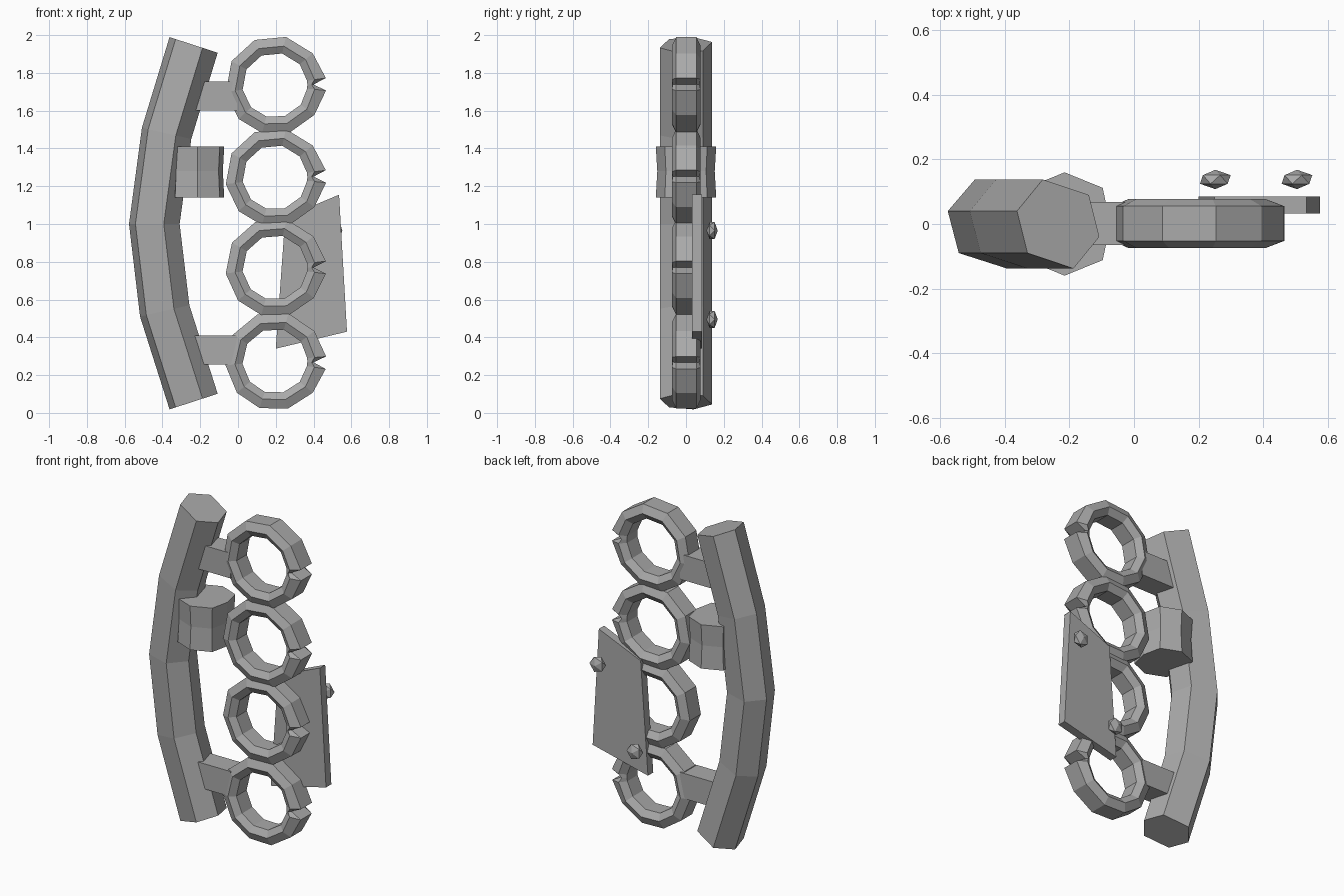
import bpy, bmesh, math
from mathutils import Vector

if "Cube" in bpy.data.objects:
    bpy.data.objects.remove(bpy.data.objects["Cube"])

steel = bpy.data.materials.new("grey metal")
steel.diffuse_color = (0.4, 0.4, 0.4, 1)
steel.use_nodes = True
steel.node_tree.nodes["Principled BSDF"].inputs["Base Color"].default_value = steel.diffuse_color


def finish(name, bm):
    bmesh.ops.recalc_face_normals(bm, faces=bm.faces[:])
    me = bpy.data.meshes.new(name)
    bm.to_mesh(me)
    bm.free()
    me.materials.append(steel)
    ob = bpy.data.objects.new(name, me)
    bpy.context.collection.objects.link(ob)
    return ob


def loft(name, rings, closed=False):
    """Skin a list of point rings; cap the ends unless closed."""
    bm = bmesh.new()
    vs = [[bm.verts.new(p) for p in ring] for ring in rings]
    n = len(vs[0])
    for i in range(len(vs) if closed else len(vs) - 1):
        a, b = vs[i], vs[(i + 1) % len(vs)]
        for j in range(n):
            k = (j + 1) % n
            bm.faces.new((a[j], a[k], b[k], b[j]))
    if not closed:
        bm.faces.new(vs[0])
        bm.faces.new(vs[-1])
    return finish(name, bm)


# curved palm grip: twisted hexagon swept along a bow
hexagon = [(-.134, .04), (-.10, -.09), (.05, -.138),
           (.134, -.04), (.10, .09), (-.05, .138)]
path = [(-.235, .06, 18), (-.388, .54, 13), (-.443, 1.0, 0),
        (-.378, 1.48, -13), (-.235, 1.948, -18)]
loft("palm_grip", [[(x + u * math.cos(math.radians(t)), y,
                     z + u * math.sin(math.radians(t))) for u, y in hexagon]
                   for x, z, t in path])

# four finger rings, each with a V notch on the knuckle side
section = [(.262, -.052), (.262, .055), (.212, .078),
           (.172, .05), (.172, -.05), (.212, -.075)]
notched = [(.205, -.052), (.205, .055), (.195, .07),
           (.172, .05), (.172, -.05), (.195, -.07)]
angles = [0, 7, 39, 76, 113, 150, 187, 222, 254, 287, 322, 353]
for i, (cz, tilt) in enumerate([(.275, -2), (.77, 0), (1.247, 1), (1.735, 1)]):
    rings = []
    for deg in angles:
        a = math.radians(deg + tilt)
        # the lips of the notch reach slightly further out
        grow = 1.04 if deg in (7, 353) else 1.0
        rings.append([(.195 + (r * grow if r > .25 else r) * math.cos(a), y,
                       cz + (r * grow if r > .25 else r) * math.sin(a))
                      for r, y in (notched if deg == 0 else section)])
    loft(f"finger_ring_{i + 1}", rings, closed=True)

# short struts joining the grip to the end rings
for name, z0, z1 in (("lower_strut", .255, .41), ("upper_strut", 1.60, 1.755)):
    loft(name, [[(x, -.065, z0), (x, .068, z0), (x, .068, z1), (x, -.065, z1)]
                for x in (-.27, -.005)])

# octagonal collar between grip and second ring, slightly waisted
octagon = [(0, -.16), (.118, -.112), (.142, 0), (.118, .112),
           (0, .16), (-.118, .112), (-.125, 0), (-.118, -.112)]
loft("collar", [[(-.215 + u * s, v * s, z) for u, v in octagon]
                for z, s in ((1.14, 1.0), (1.28, .95), (1.41, 1.0))])

# slanted back plate
plate = [(.20, .34), (.577, .43), (.535, 1.155), (.25, 1.035)]
loft("back_plate", [[(x, y, z) for x, z in plate] for y in (.033, .085)])

# faceted rivets behind the plate
for name, x, z in (("upper_rivet", .505, .965), ("lower_rivet", .252, .495)):
    bm = bmesh.new()
    bmesh.ops.create_icosphere(bm, subdivisions=1, radius=1)
    for v in bm.verts:
        v.co = Vector((x + v.co.x * .053, .138 + v.co.z * .03, z + v.co.y * .053))
    finish(name, bm)
